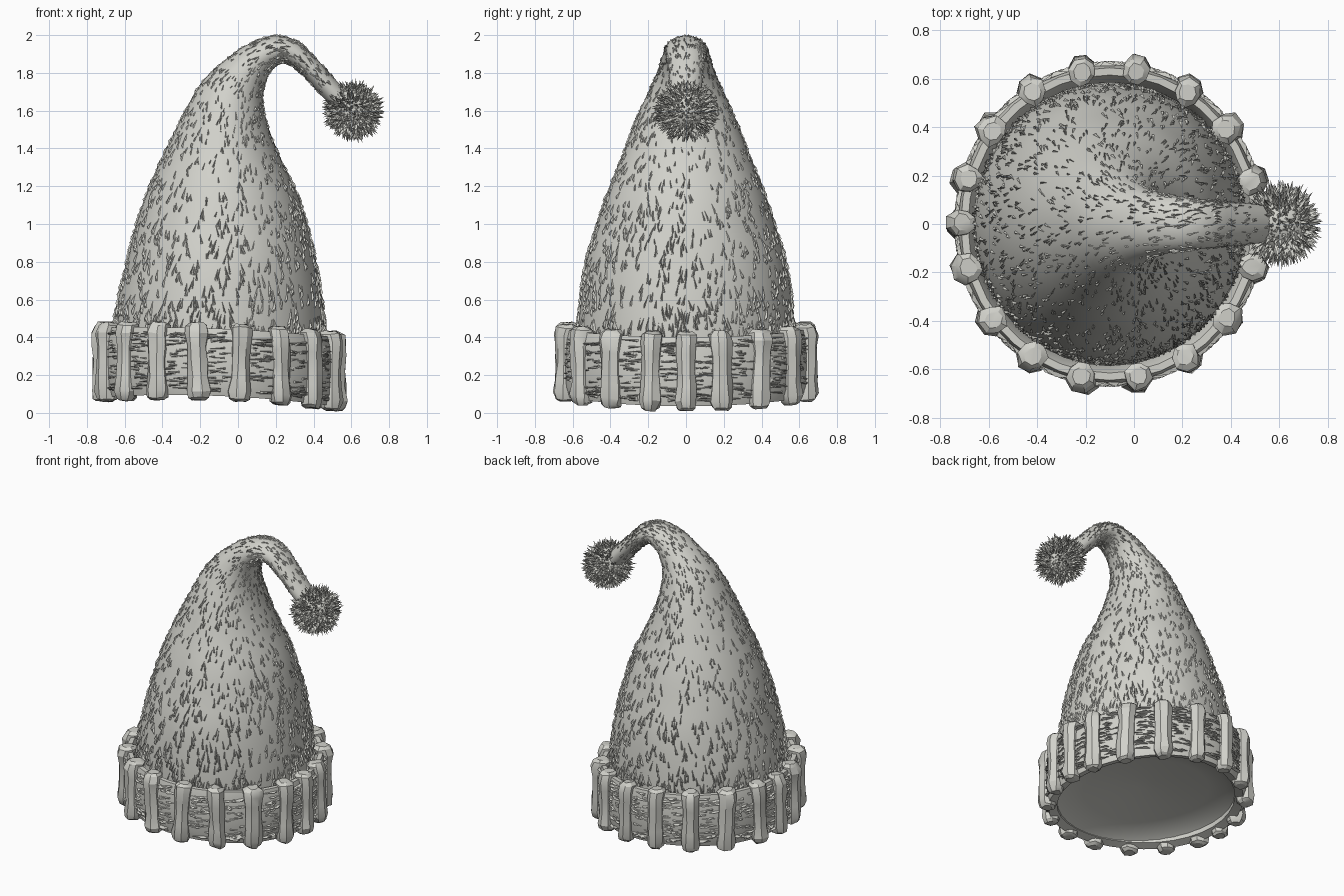
import bpy, bmesh, math, random
from mathutils import Vector

random.seed(7)
if "Cube" in bpy.data.objects:
    bpy.data.objects.remove(bpy.data.objects["Cube"])

wool = bpy.data.materials.new("pale grey wool")
wool.use_nodes = True
COLOUR = (0.64, 0.64, 0.595, 1)
wool.diffuse_color = COLOUR
wool.node_tree.nodes["Principled BSDF"].inputs["Base Color"].default_value = COLOUR
TAU = math.tau


def finish(bm, name, smooth=None):
    bmesh.ops.recalc_face_normals(bm, faces=bm.faces)
    mesh = bpy.data.meshes.new(name)
    bm.to_mesh(mesh)
    bm.free()
    mesh.materials.append(wool)
    obj = bpy.data.objects.new(name, mesh)
    bpy.context.collection.objects.link(obj)
    if smooth:
        bpy.ops.object.select_all(action='DESELECT')
        obj.select_set(True)
        bpy.context.view_layer.objects.active = obj
        bpy.ops.object.shade_smooth_by_angle(angle=math.radians(smooth))
    return obj


def loft(bm, rings, closed=False):
    """Skin a list of rings, capping the ends or joining last to first."""
    loops = [[bm.verts.new(p) for p in ring] for ring in rings]
    n = len(loops[0])
    pairs = list(zip(loops, loops[1:]))
    if closed:
        pairs.append((loops[-1], loops[0]))
    else:
        bm.faces.new(loops[0])
        bm.faces.new(loops[-1])
    for a, b in pairs:
        for i in range(n):
            j = (i + 1) % n
            bm.faces.new((a[i], a[j], b[j], b[i]))


def stitch(bm, p, along, normal, length, width, height):
    """A small raised wedge of yarn, tapering towards its tip."""
    side = along.cross(normal).normalized()
    low, sink = p - along * length / 2, normal * 0.005
    a = bm.verts.new(p + along * length / 2 - sink)
    b = bm.verts.new(low - side * width - sink)
    c = bm.verts.new(low + side * width - sink)
    d = bm.verts.new(low + along * length * .25 + normal * height)
    for f in ((a, b, d), (a, d, c), (b, c, d), (a, c, b)):
        bm.faces.new(f)


# Hat sections: outer x, z, inner x, z, half depth
SECTIONS = [
    (-.665, .13, .465, .09, .585), (-.655, .5, .46, .47, .572),
    (-.59, .8, .42, .77, .535), (-.54, 1.0, .375, .97, .475),
    (-.47, 1.2, .32, 1.15, .415), (-.38, 1.4, .23, 1.34, .335),
    (-.29, 1.58, .165, 1.5, .27), (-.2, 1.74, .135, 1.63, .205),
    (-.08, 1.86, .14, 1.73, .155), (.06, 1.955, .175, 1.81, .125),
    (.2, 1.997, .225, 1.85, .11), (.32, 1.965, .275, 1.84, .1),
    (.42, 1.87, .35, 1.78, .092), (.53, 1.75, .45, 1.67, .083),
    (.6, 1.67, .53, 1.59, .072)]


def section(u):
    """Smoothly interpolated section at fractional index u."""
    last = len(SECTIONS) - 1
    i = min(int(u), last - 1)
    t = u - i
    p0, p1, p2, p3 = (SECTIONS[max(0, min(last, k))] for k in range(i - 1, i + 3))
    return [b + .5 * t * (c - a + t * (2 * a - 5 * b + 4 * c - d + t * (3 * (b - c) + d - a)))
            for a, b, c, d in zip(p0, p1, p2, p3)]


def hat_point(u, a, inset=0):
    ox, oz, ix, iz, depth = section(u)
    k = 1 - inset
    return Vector(((ox + ix) / 2 + k * (ox - ix) / 2 * math.cos(a), k * depth * math.sin(a),
                   (oz + iz) / 2 + k * (oz - iz) / 2 * math.cos(a)))


# Hat body, its underside closed by a shallow hollow
SIDES = 40
def hat_ring(u, inset=0, lift=0):
    return [hat_point(u, TAU * k / SIDES, inset) + Vector((0, 0, lift)) for k in range(SIDES)]

top = len(SECTIONS) - 1
bm = bmesh.new()
underside = [hat_ring(0, inset, .1 * inset ** .5) for inset in (.9, .6, .3, .1)]
loft(bm, underside + [hat_ring(u / 3) for u in range(3 * top + 1)])
finish(bm, "hat_body", 40)

# Knit stitches on the hat, denser and longer low down
bm = bmesh.new()
for _ in range(2300):
    u = .85 + (top - 2) * random.random() ** 1.9
    a = random.uniform(0, TAU)
    p = hat_point(u, a)
    up = (hat_point(u + .05, a) - p).normalized()
    around = (hat_point(u, a + .02) - p).normalized()
    normal = around.cross(up).normalized()
    if normal.dot(p - hat_point(u, a, 1)) < 0:
        normal.negate()
    scale = max(.6, 1 - u * .05)
    lean = random.choice((-1, 1)) * random.uniform(.03, .35)
    stitch(bm, p, (up + around * lean).normalized(), normal,
           random.uniform(.05, .12) * scale, random.uniform(.006, .012) * scale, .011 * scale)
finish(bm, "hat_stitches")

# Folded cuff: slightly tilted, dipping at the two sides
CX = -.1
def cuff_point(a, r, h):
    """h runs from 0 at the bottom edge to 1 at the top edge."""
    c, s = math.cos(a), math.sin(a)
    low = .035 - .025 * c + .03 * s * s
    high = .455 - .025 * c + .02 * s * s
    return Vector((CX + (r - .015) * c, (r + .015) * s, low + (high - low) * h))


BAND = [(.57, .1), (.625, .06), (.643, .2), (.647, .5), (.643, .8), (.63, .93), (.6, .93), (.57, .75)]
bm = bmesh.new()
loft(bm, [[cuff_point(TAU * k / 36, r, h) for r, h in BAND] for k in range(36)], closed=True)
finish(bm, "cuff_band", 40)

# Chunky cuff ribs, one at each end and eight along each half
half = [math.radians(16.5 + 21 * k) for k in range(8)]
RIB_ANGLES = [0] + half + [math.pi] + [TAU - a for a in reversed(half)]
LEVELS = [(0, .6), (.03, .92), (.12, 1.08), (.3, .97), (.5, .93), (.7, .97), (.86, 1.05), (.96, 1.05), (1, .65)]
bm = bmesh.new()
for a in RIB_ANGLES:
    width = random.uniform(.05, .058)
    skew = random.uniform(-.02, .02)
    rings = []
    for h, size in LEVELS:
        ring = []
        for j in range(8):
            b = TAU * (j + .5) / 8
            wobble = size * random.uniform(.87, 1.1)
            across = (1.08 * width * wobble * math.cos(b) + skew * (h - .5)) / .64
            r = .635 + .057 * wobble * math.sin(b) - (.012 if h > .9 else 0)
            ring.append(cuff_point(a + across, r, h + random.uniform(-.012, .012)))
        rings.append(ring)
    loft(bm, rings)
finish(bm, "cuff_ribs", 28)

# Sideways stitches between the ribs
bm = bmesh.new()
for a0, a1 in zip(RIB_ANGLES, RIB_ANGLES[1:] + [TAU]):
    for _ in range(38):
        a = a0 + (a1 - a0) * random.uniform(.25, .75)
        p = cuff_point(a, .643, random.uniform(.12, .88))
        normal = Vector((math.cos(a), math.sin(a), 0))
        along = Vector((-math.sin(a), math.cos(a), random.uniform(-.1, .1))).normalized()
        stitch(bm, p, along * random.choice((-1, 1)), normal,
               random.uniform(.05, .13), random.uniform(.005, .009), .014)
finish(bm, "cuff_stitches")

# Fluffy pompom: core ball covered in pointed tufts
CENTRE = Vector((.61, 0, 1.6))
bm = bmesh.new()
bmesh.ops.create_icosphere(bm, subdivisions=3, radius=.13)
bmesh.ops.translate(bm, verts=bm.verts, vec=CENTRE)
finish(bm, "pompom_core", 40)

bm = bmesh.new()
TUFTS = 900
for k in range(TUFTS):
    z = 1 - 2 * (k + .5) / TUFTS
    a = k * math.pi * (3 - math.sqrt(5))
    r = math.sqrt(1 - z * z)
    d = Vector((r * math.cos(a), r * math.sin(a), z))
    side = d.orthogonal().normalized()
    other = d.cross(side)
    twist = random.uniform(0, TAU)
    bend = Vector([random.uniform(-.018, .018) for _ in range(3)])
    tip = d * random.uniform(.145, .163) + bend
    tip.y *= 1.1
    root = [bm.verts.new(CENTRE + d * .112 + .014 * (side * math.cos(twist + TAU * j / 3)
                         + other * math.sin(twist + TAU * j / 3))) for j in range(3)]
    apex = bm.verts.new(CENTRE + tip)
    bm.faces.new(root)
    for j in range(3):
        bm.faces.new((root[j], root[(j + 1) % 3], apex))
finish(bm, "pompom_tufts")
